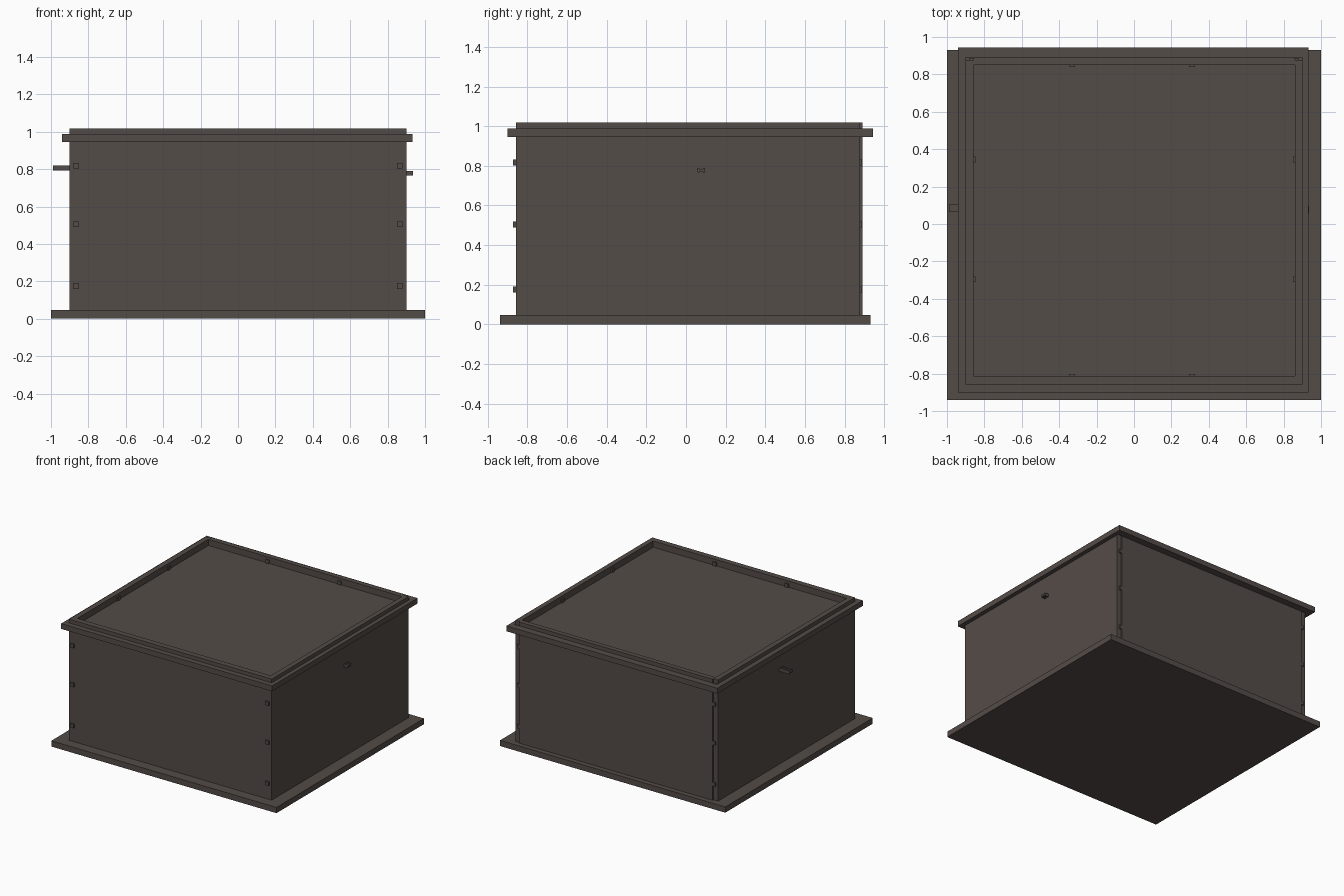
import bpy, bmesh

if "Cube" in bpy.data.objects:
    bpy.data.objects.remove(bpy.data.objects["Cube"])

mat = bpy.data.materials.new("dark brown grey")
mat.diffuse_color = (0.088, 0.072, 0.065, 1)
mat.use_nodes = True
mat.node_tree.nodes["Principled BSDF"].inputs["Base Color"].default_value = mat.diffuse_color


def boxes(name, specs):
    """One object made of boxes given as (x0, x1, y0, y1, z0, z1)."""
    bm = bmesh.new()
    for x0, x1, y0, y1, z0, z1 in specs:
        vs = bmesh.ops.create_cube(bm, size=1)["verts"]
        for v in vs:
            v.co = (x0 if v.co.x < 0 else x1,
                    y0 if v.co.y < 0 else y1,
                    z0 if v.co.z < 0 else z1)
    me = bpy.data.meshes.new(name)
    bm.to_mesh(me)
    bm.free()
    me.materials.append(mat)
    ob = bpy.data.objects.new(name, me)
    bpy.context.collection.objects.link(ob)
    return ob


TOP = 1.018
# Base plate
boxes("base_plate", [(-1, 1, -0.94, 0.93, 0, 0.046)])

# Walls: front covers the side panels, back sits between them
boxes("front_panel", [(-0.9, 0.9, -0.858, -0.812, 0.046, TOP)])
boxes("back_panel", [(-0.858, 0.86, 0.85, 0.89, 0.046, TOP)])
boxes("left_panel", [(-0.9, -0.858, -0.812, 0.878, 0.046, TOP)])
boxes("right_panel", [(0.86, 0.9, -0.812, 0.878, 0.046, TOP)])

# Recessed top panel
boxes("top_panel", [(-0.858, 0.86, -0.812, 0.85, 0.925, 0.968)])

# Trim frame around the upper edge
Z = (0.945, 0.988)
boxes("top_trim", [(-0.94, 0.933, -0.9, -0.858, *Z),
                   (-0.94, 0.933, 0.89, 0.945, *Z),
                   (-0.94, -0.9, -0.858, 0.89, *Z),
                   (0.9, 0.933, -0.858, 0.89, *Z)])

# Square bolts at the corners, front and back
H = 0.015
for name, y0, y1 in (("front_bolts", -0.872, -0.858), ("back_bolts", 0.878, 0.888)):
    boxes(name, [(x - H, x + H, y0, y1, z - H, z + H)
                 for x in (-0.865, 0.865) for z in (0.175, 0.505, 0.817)])

# Small bolts on the inside of the rim
D = 0.01
zb = (0.968, 0.998)
rim = []
for x in (-0.33, 0.31):
    rim.append((x - H, x + H, -0.812, -0.812 + D, *zb))
    rim.append((x - H, x + H, 0.85 - D, 0.85, *zb))
for y in (-0.295, 0.345):
    rim.append((-0.858, -0.858 + D, y - H, y + H, *zb))
    rim.append((0.86 - D, 0.86, y - H, y + H, *zb))
boxes("rim_bolts", rim)


# Side tabs with an I-shaped section
def tab(name, x0, x1, y0, y1, z0, z1):
    w, t = 0.01, 0.006
    boxes(name, [(x0, x1, y0, y0 + w, z0, z1),
                 (x0, x1, y1 - w, y1, z0, z1),
                 (x0, x1, y0 + w, y1 - w, z0 + t, z1 - t)])


tab("left_tab", -0.99, -0.9, 0.063, 0.103, 0.792, 0.818)
tab("right_tab", 0.9, 0.935, 0.057, 0.097, 0.766, 0.79)
